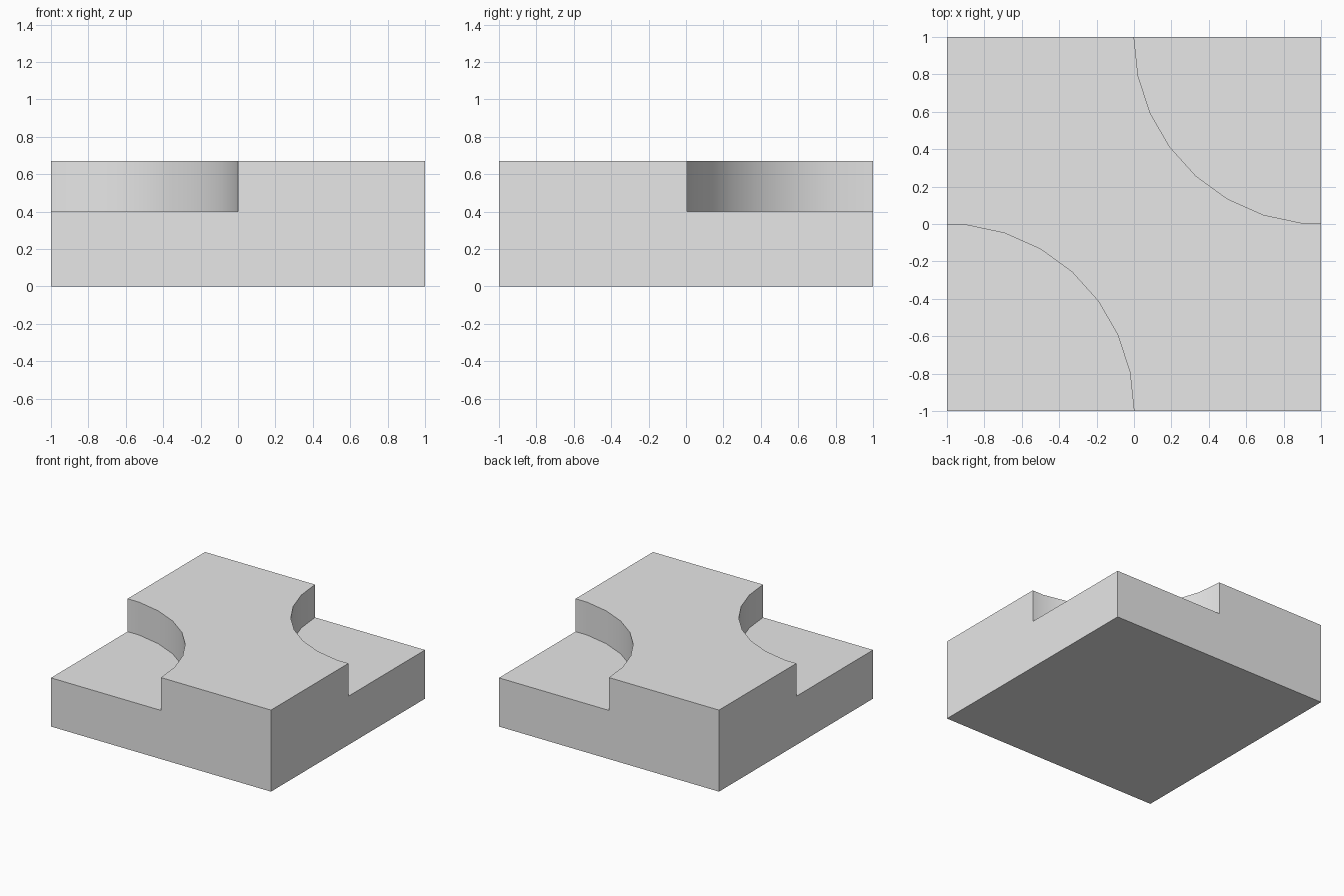
import bpy
import bmesh
from math import cos, sin, radians

if "Cube" in bpy.data.objects:
    bpy.data.objects.remove(bpy.data.objects["Cube"])

HEIGHT, LEDGE, SIDES = 0.67, 0.40, 30


def material(name, rgb):
    mat = bpy.data.materials.new(name)
    mat.use_nodes = True
    mat.diffuse_color = (*rgb, 1)
    mat.node_tree.nodes["Principled BSDF"].inputs["Base Color"].default_value = (*rgb, 1)
    return mat


def prism(name, outline, bottom, top):
    """Extrude a flat outline upward from bottom to top."""
    bm = bmesh.new()
    face = bm.faces.new([bm.verts.new((x, y, bottom)) for x, y in outline])
    new = bmesh.ops.extrude_face_region(bm, geom=[face])["geom"]
    bmesh.ops.translate(bm, vec=(0, 0, top - bottom),
                        verts=[v for v in new if isinstance(v, bmesh.types.BMVert)])
    bmesh.ops.recalc_face_normals(bm, faces=bm.faces)
    mesh = bpy.data.meshes.new(name)
    bm.to_mesh(mesh)
    bm.free()
    obj = bpy.data.objects.new(name, mesh)
    bpy.context.collection.objects.link(obj)
    return obj


# Square block
block = prism("notched_block", [(-1, -1), (1, -1), (1, 1), (-1, 1)], 0, HEIGHT)
block.data.materials.append(material("plain grey", (0.8, 0.8, 0.8)))
bpy.context.view_layer.objects.active = block
block.select_set(True)

# Round coves cut into two opposite corners, leaving a ledge
angles = [radians(360 / SIDES * i) for i in range(SIDES)]
for corner in (-1, 1):
    circle = [(corner + cos(a), corner + sin(a)) for a in angles]
    cutter = prism("corner_cutter", circle, LEDGE, HEIGHT + 0.3)
    cutter.hide_render = True
    cut = block.modifiers.new("corner_cut", "BOOLEAN")
    cut.operation, cut.solver, cut.object = "DIFFERENCE", "EXACT", cutter
    bpy.ops.object.modifier_apply(modifier=cut.name)
    bpy.data.objects.remove(cutter)

# Smooth cove walls with crisp edges
bpy.ops.object.shade_smooth_by_angle(angle=radians(30))
